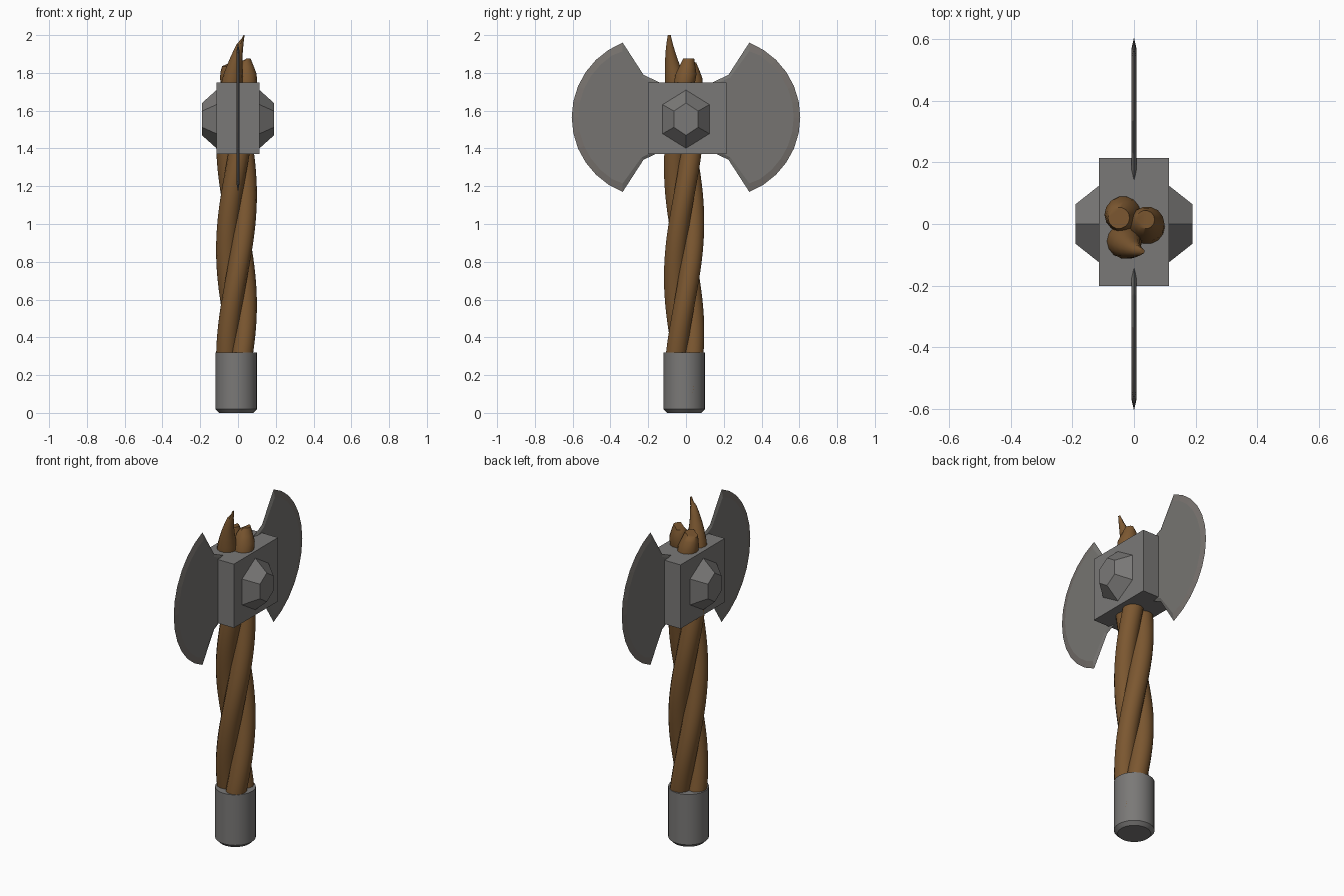
import bpy, bmesh, math
from mathutils import Vector

if "Cube" in bpy.data.objects:
    bpy.data.objects.remove(bpy.data.objects["Cube"])


def material(name, rgb):
    m = bpy.data.materials.new(name)
    m.diffuse_color = (*rgb, 1)
    m.use_nodes = True
    m.node_tree.nodes["Principled BSDF"].inputs["Base Color"].default_value = m.diffuse_color
    return m


STEEL = material("grey steel", (0.195, 0.19, 0.185))
BLADE = material("blade steel", (0.18, 0.175, 0.165))
EDGE = material("blade edge", (0.185, 0.168, 0.155))
WOOD = material("brown wood", (0.2, 0.096, 0.03))


def finish(name, bm, mats, smooth=None):
    bmesh.ops.recalc_face_normals(bm, faces=bm.faces)
    me = bpy.data.meshes.new(name)
    bm.to_mesh(me)
    bm.free()
    ob = bpy.data.objects.new(name, me)
    bpy.context.collection.objects.link(ob)
    for m in mats:
        me.materials.append(m)
    if smooth:
        bpy.ops.object.select_all(action='DESELECT')
        ob.select_set(True)
        bpy.context.view_layer.objects.active = ob
        bpy.ops.object.shade_smooth_by_angle(angle=math.radians(smooth))
    return ob


def loft(bm, rings, mats=None):
    """Skin a list of closed rings and cap both ends."""
    rows = [[bm.verts.new(p) for p in r] for r in rings]
    n = len(rows[0])
    for k, (a, b) in enumerate(zip(rows, rows[1:])):
        for i in range(n):
            f = bm.faces.new((a[i], a[(i + 1) % n], b[(i + 1) % n], b[i]))
            if mats:
                f.material_index = mats[k]
    bm.faces.new(rows[0])
    bm.faces.new(rows[-1])


def circle(c, r, z, n):
    return [(c[0] + r * math.cos(2 * math.pi * i / n),
             c[1] + r * math.sin(2 * math.pi * i / n), z) for i in range(n)]


# Pommel with a small bevel at the bottom
bm = bmesh.new()
loft(bm, [circle((-0.01, -0.01), r, z, 32)
          for r, z in ((0.09, 0), (0.11, 0.02), (0.11, 0.32))])
finish("pommel", bm, [STEEL], 40)

# Three wooden strands twisted into a handle; the first ends in a long point
TURN = 2 * math.pi / 1.75


def strand(name, angle, top, taper, tip):
    bm = bmesh.new()
    rings = []
    steps = 44
    for k in range(steps + 1):
        z = 0.06 + (top - 0.06) * k / steps
        a = math.radians(angle) + (z - 1.85) * TURN
        t = max(0, (z - (top - taper)) / taper)
        r = 0.057 * (1 - t) + tip * t
        off = 0.051 + 0.035 * t * (taper > 0.1)
        rings.append(circle((-0.008 + off * math.cos(a),
                             -0.01 + off * math.sin(a)), r, z, 14))
    # slanted end cut
    rings[-1] = [(x, y, z - 0.02 * (x < rings[-1][0][0] - tip)) for x, y, z in rings[-1]]
    finish(name, bm_loft(bm, rings), [WOOD], 50)


def bm_loft(bm, rings):
    loft(bm, rings)
    return bm


strand("long_strand", -97, 2.0, 0.24, 0.008)
strand("left_strand", 143, 1.855, 0.08, 0.035)
strand("right_strand", 23, 1.875, 0.08, 0.03)

# Head block
bm = bmesh.new()
bmesh.ops.create_cube(bm, size=1)
for v in bm.verts:
    v.co = Vector((v.co.x * 0.228, 0.006 + v.co.y * 0.416, 1.56 + v.co.z * 0.38))
finish("head_block", bm, [STEEL])


# Hexagonal studs on both sides
def hexagon(x, hy, hz):
    return [(x, hy * math.sin(a) / math.sin(math.pi / 3), 1.555 + hz * math.cos(a))
            for a in (i * math.pi / 3 for i in range(6))]


for side, s in (("right", 1), ("left", -1)):
    bm = bmesh.new()
    loft(bm, [hexagon(s * 0.10, 0.124, 0.154), hexagon(s * 0.114, 0.124, 0.154),
              hexagon(s * 0.19, 0.064, 0.086)])
    finish(side + "_stud", bm, [STEEL])

# Blades: thin plates with a sharpened rim
CZ, CY, R = 1.565, 0.181, 0.424
half = math.asin(0.395 / R)
outer = [(CY + R * math.cos(a), R * math.sin(a))
         for a in (-half + 2 * half * i / 12 for i in range(13))]
neck = [(0.225, 0.225), (0.1, 0.165), (0.1, -0.165), (0.225, -0.225)]
outline = outer + neck
# inner outline, set back from the cutting edge
ri = R - 0.035
inner = [(CY + ri * math.cos(a), ri * math.sin(a))
         for a in (-half + 2 * half * i / 12 for i in range(13))]
inner[0] = (0.335, -0.35)
inner[-1] = (0.335, 0.35)
inner += [(0.235, 0.212), (0.1, 0.15), (0.1, -0.15), (0.235, -0.212)]

for side, s in (("back", 1), ("front", -1)):
    bm = bmesh.new()
    loft(bm, [[(x, s * y, CZ + z) for y, z in pts]
              for x, pts in ((-0.008, inner), (0, outline), (0.008, inner))], (1, 1))
    for f in bm.faces:
        if len(f.verts) == 4 and f.calc_center_median().y * s < 0.33:
            f.material_index = 0
    finish(side + "_blade", bm, [BLADE, EDGE])
